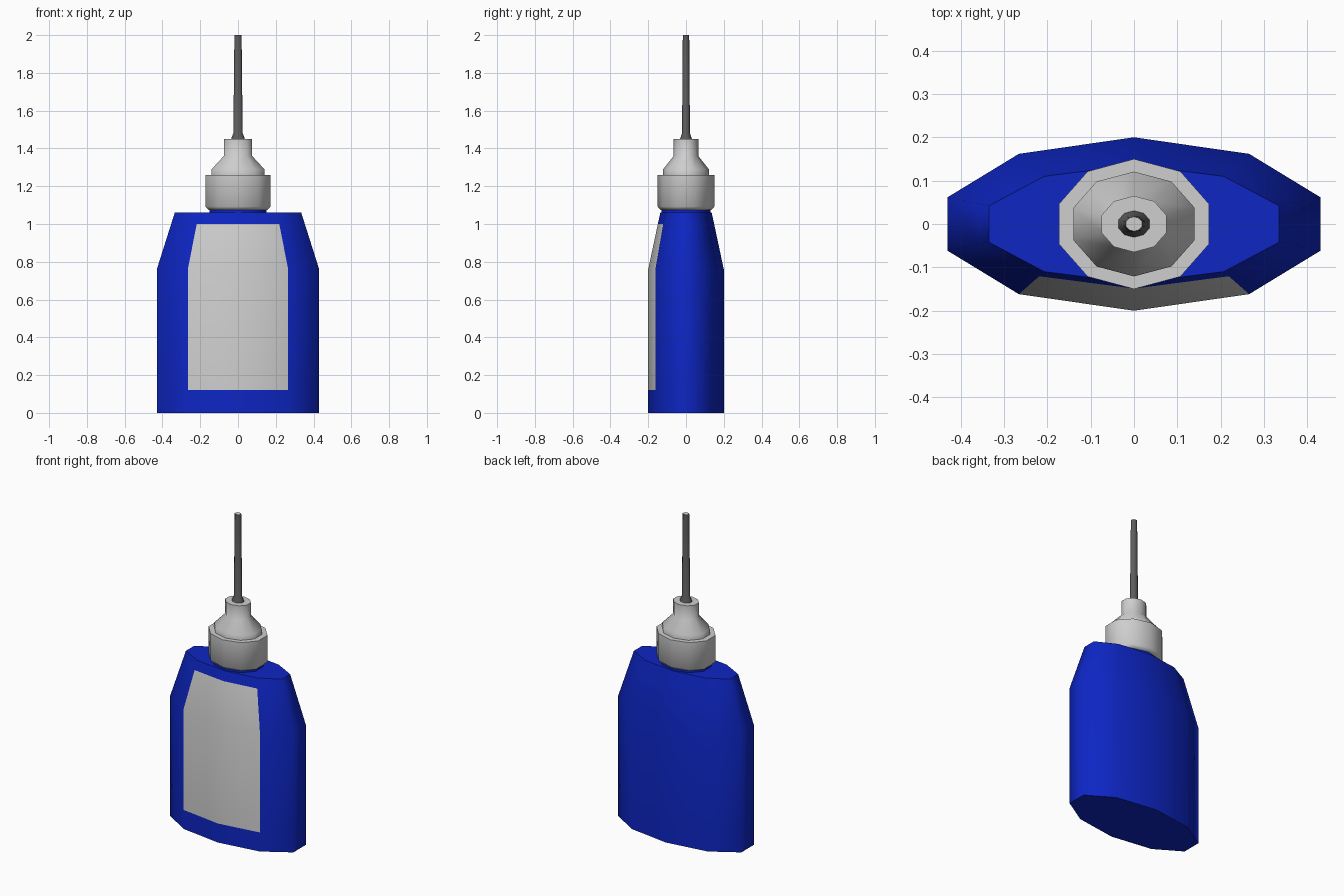
import bpy, bmesh, math

if "Cube" in bpy.data.objects:
    bpy.data.objects.remove(bpy.data.objects["Cube"])

SIDES = 10


def material(name, rgb):
    m = bpy.data.materials.new(name)
    m.diffuse_color = (*rgb, 1)
    m.use_nodes = True
    m.node_tree.nodes["Principled BSDF"].inputs["Base Color"].default_value = m.diffuse_color
    return m


blue = material("bottle blue", (0.004, 0.019, 0.55))
grey = material("light grey", (0.62, 0.62, 0.62))
dark = material("dark metal grey", (0.11, 0.11, 0.11))


def loft(name, levels, mats, rule=None):
    """Stack oval ten-sided rings given as (z, x radius, y radius)."""
    bm = bmesh.new()
    rings = []
    for z, rx, ry in levels:
        rings.append([bm.verts.new((rx * math.sin(math.tau * i / SIDES),
                                    -ry * math.cos(math.tau * i / SIDES), z))
                      for i in range(SIDES)])
    for a, b in zip(rings, rings[1:]):
        for i in range(SIDES):
            j = (i + 1) % SIDES
            bm.faces.new((a[i], a[j], b[j], b[i]))
    bm.faces.new(rings[0][::-1])
    bm.faces.new(rings[-1])
    bmesh.ops.recalc_face_normals(bm, faces=bm.faces)
    if rule:
        for f in bm.faces:
            f.material_index = rule(f.calc_center_median(), f.normal)
    me = bpy.data.meshes.new(name)
    bm.to_mesh(me)
    bm.free()
    for m in mats:
        me.materials.append(m)
    ob = bpy.data.objects.new(name, me)
    bpy.context.collection.objects.link(ob)
    bpy.ops.object.select_all(action='DESELECT')
    ob.select_set(True)
    bpy.context.view_layer.objects.active = ob
    bpy.ops.object.shade_smooth_by_angle(angle=math.radians(62))
    return ob


# Bottle body, with the label on the two front faces
def label_rule(c, n):
    return int(0.12 < c.z < 1.0 and abs(c.x) < 0.2 and n.y < -0.5)


loft("bottle_body",
     [(0, 0.452, 0.2), (0.12, 0.452, 0.2), (0.76, 0.452, 0.2),
      (1.0, 0.372, 0.149), (1.06, 0.352, 0.136)],
     [blue, grey], label_rule)

# Short neck under the cap
loft("bottle_neck", [(1.05, 0.158, 0.13), (1.09, 0.158, 0.13)], [blue])

# Cap collar
loft("cap_collar",
     [(1.075, 0.165, 0.135), (1.092, 0.182, 0.15), (1.26, 0.182, 0.15)], [grey])

# Cone and spout above the collar
loft("cap_spout",
     [(1.255, 0.147, 0.121), (1.29, 0.147, 0.121), (1.36, 0.079, 0.065),
      (1.45, 0.079, 0.065)], [grey])

# Needle with flared foot and pale tip face
loft("needle",
     [(1.44, 0.039, 0.032), (1.455, 0.037, 0.03), (1.48, 0.026, 0.021),
      (2.0, 0.02, 0.017)],
     [dark, grey], lambda c, n: int(c.z > 1.99 and n.z > 0.9))
